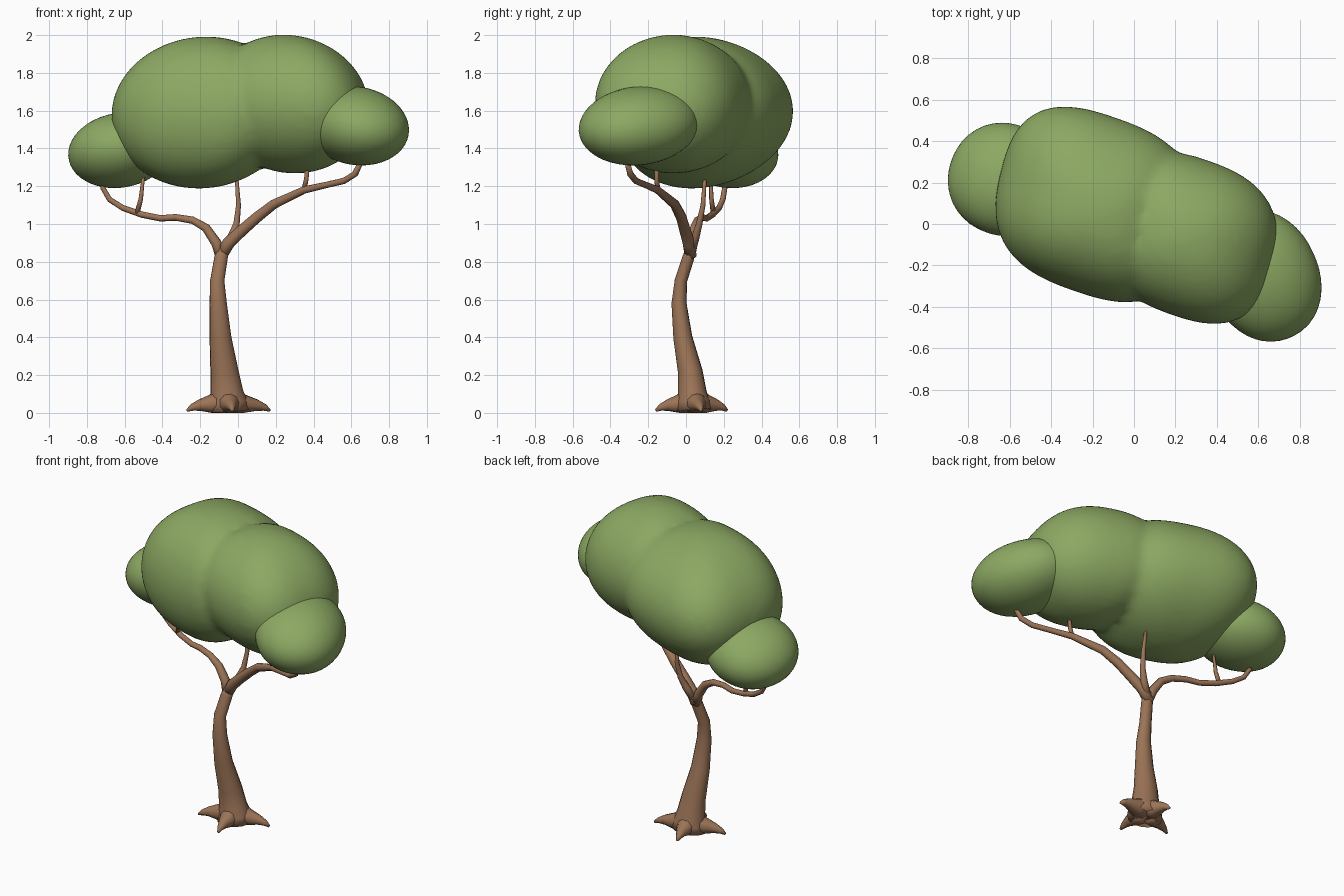
import bpy, bmesh, math
from mathutils import Vector, Matrix

if "Cube" in bpy.data.objects:
    bpy.data.objects.remove(bpy.data.objects["Cube"])


def material(name, rgb):
    m = bpy.data.materials.new(name)
    m.diffuse_color = (*rgb, 1)
    m.use_nodes = True
    m.node_tree.nodes["Principled BSDF"].inputs["Base Color"].default_value = m.diffuse_color
    return m


LEAF = material("leaf green", (0.265, 0.395, 0.125))
BARK = material("bark brown", (0.33, 0.175, 0.095))


def finish(bm, name, mat):
    bmesh.ops.recalc_face_normals(bm, faces=bm.faces)
    me = bpy.data.meshes.new(name)
    bm.to_mesh(me)
    bm.free()
    me.materials.append(mat)
    for p in me.polygons:
        p.use_smooth = True
    ob = bpy.data.objects.new(name, me)
    bpy.context.collection.objects.link(ob)
    return ob


def add_blob(bm, center, half, n, angle, lean=(0, 0), shear=0.0, bulge=0.0):
    """Ellipsoid with a squared plan turned about z; lean shifts the top, bulge shifts both poles to -y."""
    vs = bmesh.ops.create_icosphere(bm, subdivisions=4, radius=1)["verts"]
    turn = Matrix.Rotation(math.radians(angle), 3, 'Z')
    for v in vs:
        x, y, z = v.co
        r = math.hypot(x, y)
        if r > 1e-6:
            k = (abs(x / r) ** n + abs(y / r) ** n) ** (-1 / n)
            x, y = x * k, y * k
        p = turn @ Vector((x * half[0], y * half[1], z * half[2]))
        p += Vector((lean[0] * z - shear * p.y, lean[1] * z - bulge * z * z, 0))
        v.co = p + Vector(center)


def tube(name, pts, sides=10, flat=1.0):
    """Tapered tube through (x, y, z, radius) points, capped; flat squeezes it along y."""
    bm = bmesh.new()
    P = [Vector(p[:3]) for p in pts]
    tangents = [(P[min(i + 1, len(P) - 1)] - P[max(i - 1, 0)]).normalized() for i in range(len(P))]
    side = tangents[0].orthogonal().normalized()
    rings = []
    for p, t, q in zip(P, tangents, pts):
        side = (side - t * side.dot(t)).normalized()
        up = t.cross(side)
        ring = []
        for j in range(sides):
            a = math.tau * j / sides
            d = q[3] * (side * math.cos(a) + up * math.sin(a))
            d.y *= flat
            co = p + d
            co.z = max(co.z, 0.0)
            ring.append(bm.verts.new(co))
        rings.append(ring)
    for a, b in zip(rings, rings[1:]):
        for j in range(sides):
            k = (j + 1) % sides
            bm.faces.new((a[j], a[k], b[k], b[j]))
    bm.faces.new(rings[0])
    bm.faces.new(rings[-1])
    return finish(bm, name, BARK)


# Main crown: two big lobes blended into one surface
bm = bmesh.new()
add_blob(bm, (-0.188, 0.095, 1.59), (0.465, 0.445, 0.403), 2.75, -20, (0.02, 0.01), 0.12, 0.055)
add_blob(bm, (0.272, -0.067, 1.635), (0.408, 0.396, 0.368), 2.6, -20, (-0.03, 0), 0.12)
crown = finish(bm, "main_crown", LEAF)
rm = crown.modifiers.new("blend", 'REMESH')
rm.mode = 'VOXEL'
rm.voxel_size = 0.025
rm.use_smooth_shade = True
sm = crown.modifiers.new("soften", 'SMOOTH')
sm.factor = 0.5
sm.iterations = 5

# Small side crowns
for name, c, h, a, lean in (
        ("left_crown", (-0.625, 0.215, 1.39), (0.27, 0.27, 0.20), -20, (0.03, -0.03)),
        ("right_crown", (0.625, -0.25, 1.52), (0.265, 0.323, 0.21), 24, (-0.03, 0.03))):
    bm = bmesh.new()
    add_blob(bm, c, h, 2.1, a, lean)
    finish(bm, name, LEAF)

# Trunk
tube("trunk", [(-0.05, 0.04, 0.012, 0.11), (-0.053, 0.037, 0.06, 0.104), (-0.06, 0.033, 0.11, 0.088),
               (-0.072, 0.022, 0.22, 0.075), (-0.093, -0.017, 0.40, 0.058), (-0.105, -0.037, 0.58, 0.046),
               (-0.11, -0.027, 0.70, 0.038), (-0.09, 0.012, 0.82, 0.036), (-0.078, 0.028, 0.88, 0.031)],
     14, 0.87)

# Roots
for i, (x, y) in enumerate([(-0.27, -0.02), (-0.03, -0.16), (0.17, 0.08), (-0.09, 0.218)]):
    c, e = Vector((-0.055, 0.04)), Vector((x, y))
    pts = []
    for t, z, r in ((0.1, 0.06, 0.072), (0.4, 0.045, 0.052), (0.7, 0.04, 0.03),
                    (0.88, 0.028, 0.018), (1.0, 0.012, 0.007)):
        p = c.lerp(e, t)
        pts.append((p.x, p.y, z, r))
    tube(f"root_{i + 1}", pts, 10)

# Branches
tube("left_branch", [(-0.09, 0.02, 0.83, 0.03), (-0.115, 0.035, 0.90, 0.028), (-0.17, 0.045, 0.98, 0.024),
                     (-0.24, 0.06, 1.02, 0.02), (-0.33, 0.085, 1.035, 0.018), (-0.41, 0.11, 1.03, 0.017),
                     (-0.51, 0.14, 1.05, 0.017), (-0.61, 0.175, 1.085, 0.016), (-0.68, 0.195, 1.13, 0.015),
                     (-0.715, 0.205, 1.19, 0.014), (-0.73, 0.21, 1.26, 0.01)])
tube("middle_branch", [(-0.08, 0.025, 0.85, 0.026), (-0.035, 0.05, 0.93, 0.022), (-0.008, 0.07, 1.0, 0.017),
                       (0.003, 0.09, 1.1, 0.013), (-0.008, 0.10, 1.25, 0.009)])
tube("right_branch", [(-0.09, 0.025, 0.83, 0.032), (-0.05, 0.015, 0.90, 0.034), (0.02, -0.005, 0.965, 0.031),
                      (0.10, -0.025, 1.035, 0.029), (0.19, -0.06, 1.105, 0.026), (0.35, -0.15, 1.18, 0.02),
                      (0.46, -0.21, 1.205, 0.017), (0.56, -0.265, 1.228, 0.017), (0.62, -0.295, 1.265, 0.017),
                      (0.655, -0.315, 1.34, 0.014)])

# Twigs
tube("left_twig", [(-0.535, 0.145, 1.055, 0.014), (-0.515, 0.135, 1.13, 0.012), (-0.50, 0.13, 1.26, 0.008)], 8)
tube("right_twig", [(0.35, -0.15, 1.18, 0.014), (0.362, -0.155, 1.24, 0.012), (0.37, -0.155, 1.34, 0.01)], 8)
